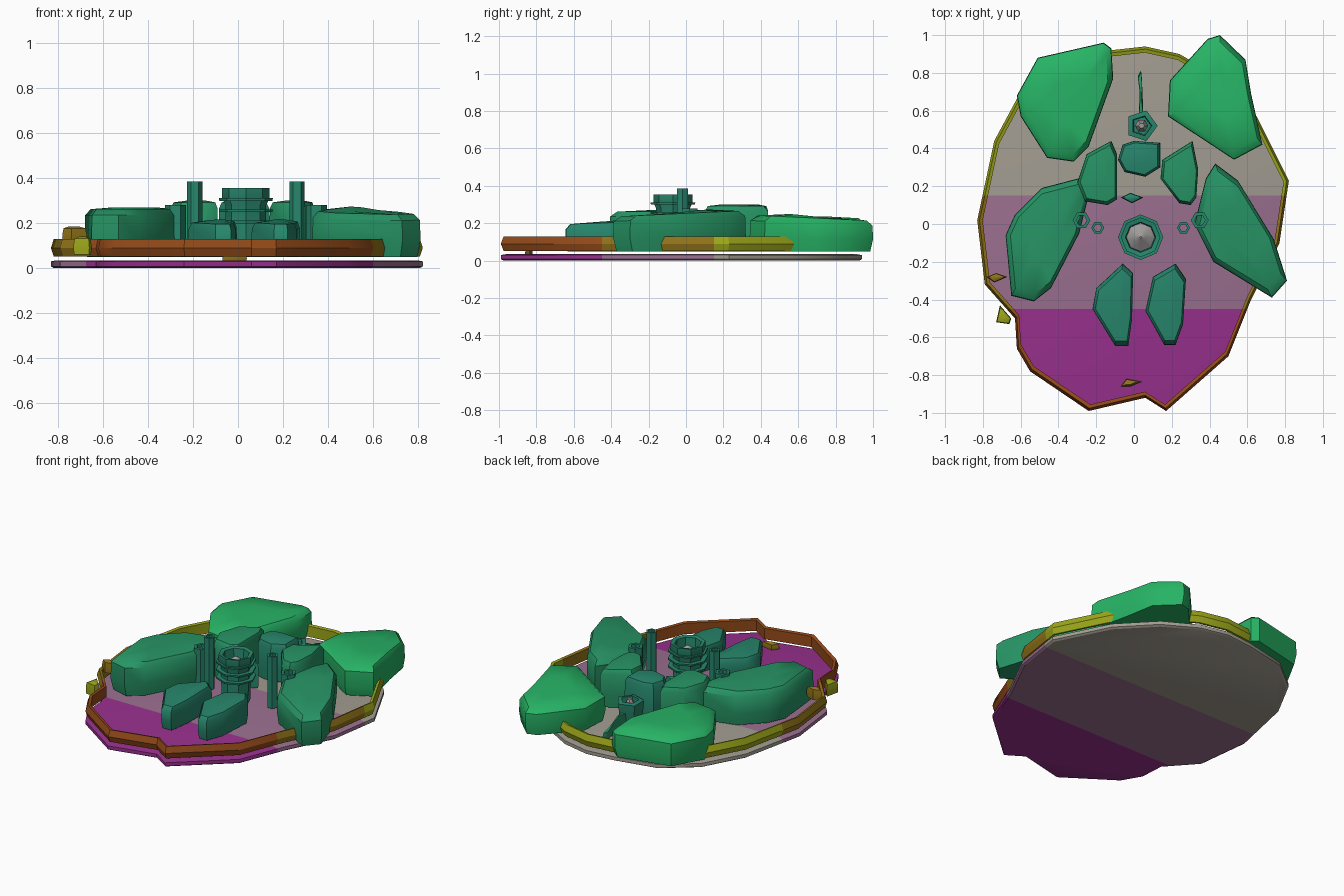
import bpy, bmesh, math
from mathutils import Vector

if "Cube" in bpy.data.objects:
    bpy.data.objects.remove(bpy.data.objects["Cube"])


def mat(name, rgb):
    m = bpy.data.materials.new(name)
    m.diffuse_color = (*rgb, 1)
    m.use_nodes = True
    m.node_tree.nodes["Principled BSDF"].inputs["Base Color"].default_value = m.diffuse_color
    return m


GREEN = mat("green", (0.02, 0.45, 0.13))
TEAL = mat("teal", (0.02, 0.24, 0.15))
MID = mat("mid_green", (0.02, 0.30, 0.13))
GREY = mat("grey", (0.35, 0.33, 0.33))
RUST = mat("rust", (0.30, 0.07, 0.01))
BRONZE = mat("bronze", (0.28, 0.17, 0.01))
OLIVE = mat("olive", (0.33, 0.38, 0.01))
PLUM = mat("plum", (0.32, 0.03, 0.27))
MAUVE = mat("mauve", (0.33, 0.16, 0.28))
STONE = mat("stone", (0.36, 0.33, 0.28))


def finish(name, bm, mats, angle=30):
    bmesh.ops.recalc_face_normals(bm, faces=bm.faces)
    me = bpy.data.meshes.new(name)
    bm.to_mesh(me)
    bm.free()
    ob = bpy.data.objects.new(name, me)
    bpy.context.collection.objects.link(ob)
    for m in mats:
        me.materials.append(m)
    bpy.ops.object.select_all(action='DESELECT')
    ob.select_set(True)
    bpy.context.view_layer.objects.active = ob
    bpy.ops.object.shade_smooth_by_angle(angle=math.radians(angle))
    return ob


def rings(bm, loops, cap=True, closed=False):
    """Skin a stack of equal-length point loops."""
    vs = [[bm.verts.new(p) for p in lp] for lp in loops]
    n = len(vs[0])
    pairs = list(zip(vs, vs[1:])) + ([(vs[-1], vs[0])] if closed else [])
    for a, b in pairs:
        for i in range(n):
            j = (i + 1) % n
            bm.faces.new((a[i], a[j], b[j], b[i]))
    if cap and not closed:
        bm.faces.new(vs[0])
        bm.faces.new(vs[-1])


def scaled(pts, s, z, dz=0.0):
    cx = sum(p[0] for p in pts) / len(pts)
    cy = sum(p[1] for p in pts) / len(pts)
    return [(cx + (x - cx) * s, cy + (y - cy) * s, z + dz * (y - cy)) for x, y in pts]


def lump(name, pts, h, m, z0=0.05, slope=0.0):
    bm = bmesh.new()
    rings(bm, [scaled(pts, .95, z0), scaled(pts, 1, z0 + (h - z0) * .35),
               scaled(pts, .99, h - .035, slope), scaled(pts, .88, h - .008, slope),
               scaled(pts, .4, h, slope)])
    return finish(name, bm, [m], 40)


def lathe(name, x, y, profile, m, n=8, closed=False):
    bm = bmesh.new()
    rings(bm, [[(x + r * math.cos(2 * math.pi * i / n), y + r * math.sin(2 * math.pi * i / n), z)
                for i in range(n)] for r, z in profile], closed=closed)
    return finish(name, bm, [m])


def bands(bm):
    """Cut across y and give each band its own material slot."""
    for y in (-0.45, 0.15):
        bmesh.ops.bisect_plane(bm, geom=bm.verts[:] + bm.edges[:] + bm.faces[:],
                               plane_co=(0, y, 0), plane_no=(0, 1, 0))
    for f in bm.faces:
        y = f.calc_center_median().y
        f.material_index = 0 if y < -0.45 else 1 if y < 0.15 else 2


outline = [(.06, .94), (.24, .90), (.45, .78), (.65, .57), (.82, .23), (.77, -.10), (.62, -.40),
           (.50, -.70), (.17, -.99), (.06, -.92), (-.24, -.99), (-.55, -.78), (-.62, -.66),
           (-.63, -.50), (-.79, -.32), (-.83, .02), (-.74, .44), (-.60, .70), (-.40, .86), (-.12, .92)]


def oval(s, z):
    return [(x * s, y * s, z) for x, y in outline]


# Base plate
bm = bmesh.new()
rings(bm, [oval(.985, 0), oval(1, .008), oval(1, .03), oval(.97, .035)])
bands(bm)
finish("base_plate", bm, [PLUM, MAUVE, STONE])

# Rim band floating just above the plate
bm = bmesh.new()
rings(bm, [oval(.985, .052), oval(1, .09), oval(.985, .13), oval(.965, .125), oval(.965, .055)], closed=True)
bands(bm)
finish("rim", bm, [RUST, BRONZE, OLIVE])

# Large lumps
lump("back_left_lump", [(-.62, .68), (-.51, .88), (-.16, .96), (-.12, .93), (-.11, .77), (-.24, .41),
                        (-.32, .33), (-.46, .35), (-.60, .57)], .235, GREEN)
lump("back_right_lump", [(.18, .57), (.19, .76), (.39, .98), (.455, 1.0), (.59, .87), (.62, .69),
                         (.68, .42), (.53, .34)], .235, GREEN, slope=-.04)
lump("left_lump", [(-.68, -.06), (-.63, .05), (-.49, .19), (-.26, .25), (-.23, .19), (-.29, -.05),
                   (-.44, -.34), (-.53, -.41), (-.65, -.38)], .27, MID)
lump("right_lump", [(.32, 0), (.38, .24), (.43, .32), (.55, .23), (.74, -.08), (.81, -.30),
                    (.73, -.39), (.42, -.20)], .26, MID, slope=.04)

# Small lumps around the middle
lump("inner_left_lump", [(-.30, .22), (-.25, .37), (-.12, .44), (-.09, .37), (-.09, .13), (-.14, .10),
                         (-.26, .12)], .30, MID)
lump("inner_right_lump", [(.14, .24), (.15, .34), (.31, .44), (.34, .29), (.33, .14), (.30, .10),
                          (.24, .11)], .30, MID)
lump("inner_back_lump", [(-.085, .34), (-.06, .42), (0, .44), (.14, .43), (.14, .30), (.06, .25),
                         (-.05, .275)], .30, TEAL)
lump("front_left_lump", [(-.22, -.45), (-.20, -.34), (-.06, -.21), (-.005, -.26), (-.01, -.50),
                         (-.03, -.645), (-.10, -.645)], .21, TEAL, slope=.03)
lump("front_right_lump", [(.06, -.46), (.10, -.28), (.22, -.21), (.275, -.29), (.26, -.53),
                          (.22, -.64), (.16, -.64)], .21, TEAL, slope=.03)

# Centre column: cup head, stacked rings, pointed core
cx, cy = .035, -.07
lathe("column", cx, cy, [(.085, .05), (.09, .20), (.09, .28), (.105, .31), (.105, .355), (.08, .35),
                         (.075, .28)], TEAL)
lathe("column_core", cx, cy, [(.078, .281), (.03, .315), (.005, .335)], GREY)
for i, z in enumerate((.205, .255, .305)):
    lathe(f"column_ring_{i}", cx, cy, [(.085, z - .004), (.118, z - .006), (.12, z + .006), (.085, z + .005)],
          TEAL, closed=True)


# Hollow posts, two each side
def post(name, x, y, r, h):
    lathe(name, x, y, [(r, .05), (r, h), (r * .6, h), (r * .6, .05)], TEAL, n=6, closed=True)


for side, s in (("left", -1), ("right", 1)):
    post(f"{side}_tall_post", cx + s * .227, -.02, .034, .385)
    post(f"{side}_wide_post", cx + s * .313, .02, .047, .28)

# Back socket with thin fin, small chips
lathe("socket", .04, .52, [(.06, .05), (.075, .10), (.085, .20), (.055, .205), (.05, .08)], TEAL, n=5)
lathe("socket_core", .04, .52, [(.035, .081), (.035, .17), (.015, .21)], GREY, n=6)
lump("fin", [(.02, .78), (.035, .81), (.04, .80), (.045, .70), (.05, .56), (.025, .56), (.03, .70)],
     .12, MID, slope=-.2)
lump("centre_chip", [(-.07, .14), (-.02, .165), (.05, .14), (-.01, .11)], .22, TEAL)
lump("front_chip", [(-.07, -.86), (-.04, -.82), (.04, -.835), (-.02, -.86)], .075, BRONZE, z0=.03)
lump("rim_chip", [(-.78, -.28), (-.73, -.26), (-.67, -.28), (-.74, -.31)], .185, BRONZE, z0=.11)
lump("outer_chip", [(-.73, -.52), (-.71, -.43), (-.65, -.50), (-.66, -.53)], .14, OLIVE, z0=.06)
